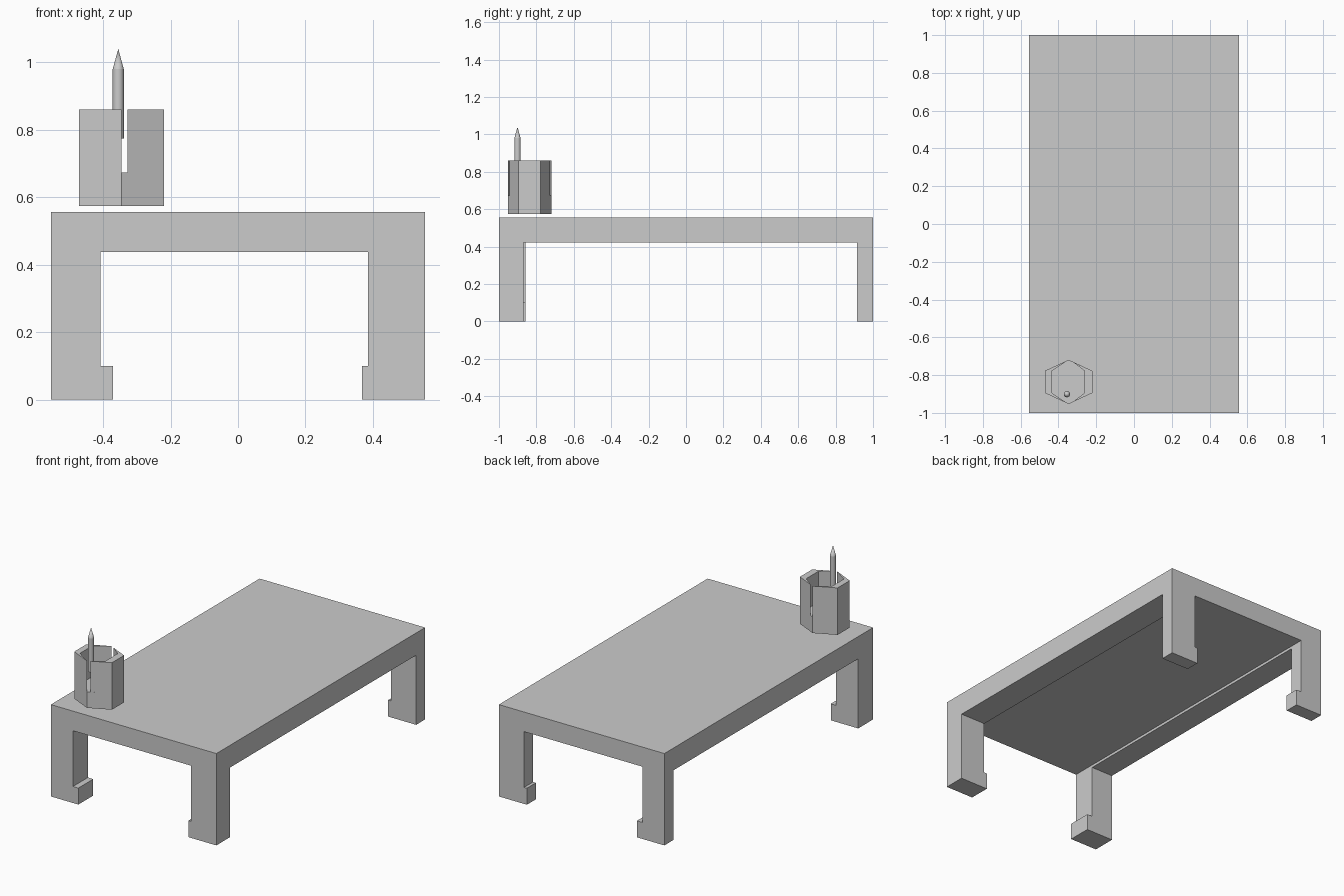
import bpy
import bmesh
from mathutils import Vector

if "Cube" in bpy.data.objects:
    bpy.data.objects.remove(bpy.data.objects["Cube"])


def prism(name, outline, to_3d, a, b):
    """Extrude a 2D outline between a and b; to_3d maps (u, v, w) to a point."""
    bm = bmesh.new()
    face = bm.faces.new([bm.verts.new(to_3d(u, v, a)) for u, v in outline])
    new = bmesh.ops.extrude_face_region(bm, geom=[face])["geom"]
    shift = Vector(to_3d(0, 0, b)) - Vector(to_3d(0, 0, a))
    bmesh.ops.translate(bm, vec=shift, verts=[g for g in new if isinstance(g, bmesh.types.BMVert)])
    bmesh.ops.recalc_face_normals(bm, faces=bm.faces)
    mesh = bpy.data.meshes.new(name)
    bm.to_mesh(mesh)
    bm.free()
    obj = bpy.data.objects.new(name, mesh)
    bpy.context.collection.objects.link(obj)
    return obj


def along_y(u, v, w):
    return (u, w, v)


def along_z(u, v, w):
    return (u, v, w)


# Table top: side strips hang slightly lower than the middle
W, TOP, MID, LOW = 0.555, 0.557, 0.438, 0.422
IN_L, IN_R = -0.407, 0.386
prism("table_top", [(-W, TOP), (-W, LOW), (IN_L, LOW), (IN_L, MID),
                    (IN_R, MID), (IN_R, LOW), (W, LOW), (W, TOP)], along_y, -1, 1)

# Legs with a small inward foot: name, outer x, inner x, foot x, y range
for name, outer, inner, foot, y0, y1 in [
    ("front_left_leg", -W, IN_L, -0.371, -1, -0.857),
    ("front_right_leg", W, IN_R, 0.367, -1, -0.870),
    ("back_left_leg", -W, IN_L, -0.371, 0.914, 1),
    ("back_right_leg", W, IN_R, 0.367, 0.914, 1),
]:
    prism(name, [(outer, LOW), (outer, 0), (foot, 0), (foot, 0.1),
                 (inner, 0.1), (inner, LOW)], along_y, y0, y1)

# Hexagonal pencil cup: solid base and two walls, split by slits front and back
CX, CY, HX, R = -0.346, -0.836, 0.126, 0.117
Z0, FLOOR, RIM = 0.575, 0.673, 0.86


def cup_outline(half):
    """Mirror a list of (x, dy) points from the front half to the back."""
    return [(x, CY - d) for x, d in half] + [(x, CY + d) for x, d in reversed(half)]


prism("cup_base", [(CX, CY - R), (CX + HX, CY - R / 2), (CX + HX, CY + R / 2),
                   (CX, CY + R), (CX - HX, CY + R / 2), (CX - HX, CY - R / 2)],
      along_z, Z0, FLOOR)
for name, tip, tip_d, out_x, in_x in [
    ("cup_left_wall", CX, R, CX - HX, -0.434),
    ("cup_right_wall", -0.327, 0.108, CX + HX, -0.262),
]:
    d = R / 2
    prism(name, [(tip, CY - tip_d), (out_x, CY - d), (out_x, CY + d),
                 (tip, CY + tip_d), (in_x, CY + d), (in_x, CY - d)],
          along_z, FLOOR, RIM)

# Pencil: round shaft and pointed tip
PX, PY, PR, BOTTOM, NECK, POINT = -0.355, -0.901, 0.0165, 0.775, 0.98, 1.04
bpy.ops.mesh.primitive_cylinder_add(vertices=24, radius=PR, depth=NECK - BOTTOM,
                                    location=(PX, PY, (NECK + BOTTOM) / 2))
bpy.context.object.name = "pencil_shaft"
bpy.ops.object.shade_smooth_by_angle()
bpy.ops.mesh.primitive_cone_add(vertices=24, radius1=PR, radius2=0, depth=POINT - NECK,
                                location=(PX, PY, (POINT + NECK) / 2))
bpy.context.object.name = "pencil_tip"
bpy.ops.object.shade_smooth_by_angle()
